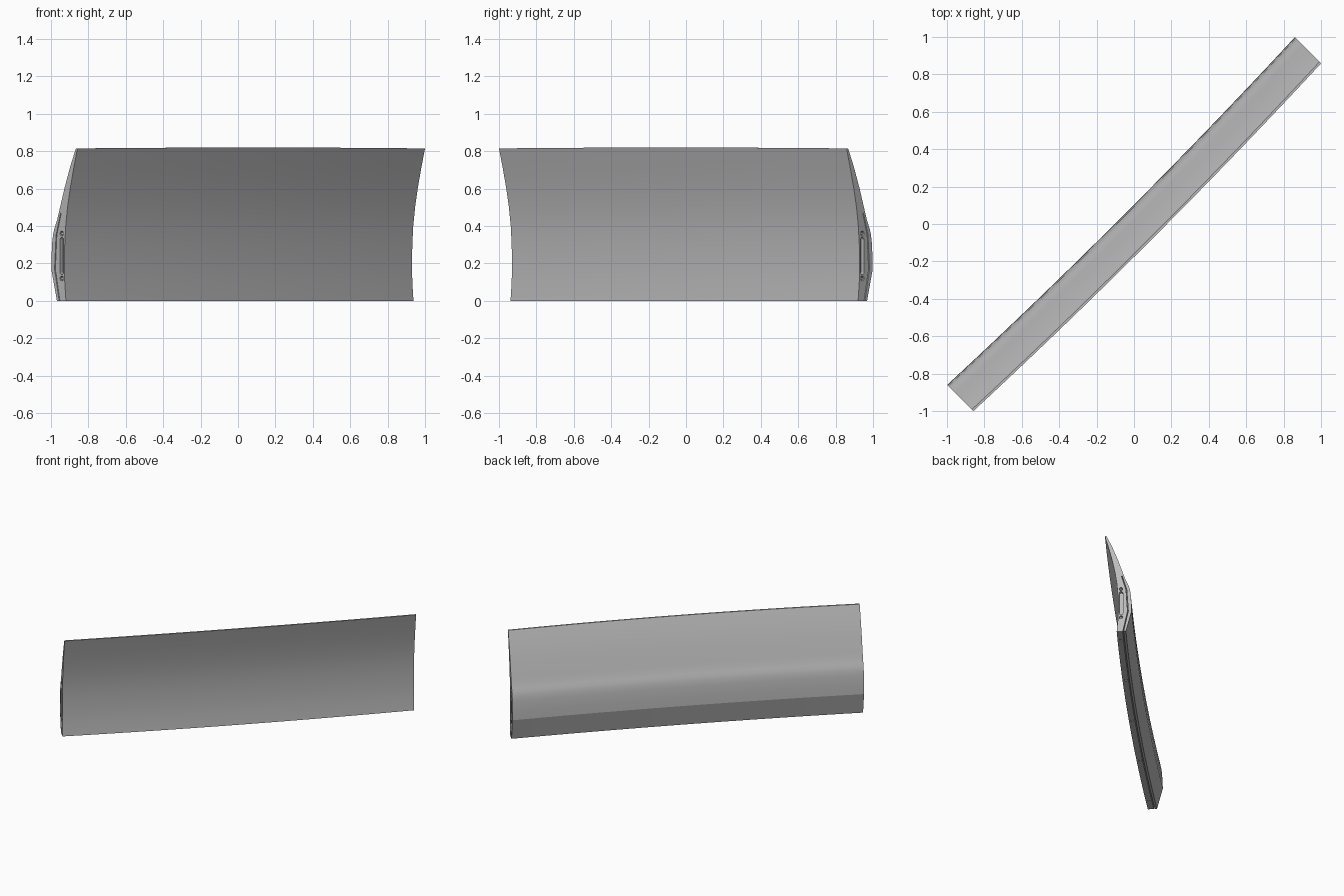
import bpy, bmesh, math
from mathutils import Vector

if "Cube" in bpy.data.objects:
    bpy.data.objects.remove(bpy.data.objects["Cube"], do_unlink=True)

HALF = 1.314      # half length of the panel
BOW = 0.025       # bulge of the middle towards the front
STEPS = 24


def material(name, rgb):
    m = bpy.data.materials.new(name)
    m.diffuse_color = (*rgb, 1)
    m.use_nodes = True
    m.node_tree.nodes["Principled BSDF"].inputs["Base Color"].default_value = (*rgb, 1)
    return m


grey = material("plain grey", (0.5, 0.5, 0.5))


def place(s, t, z):
    """Length s, depth t (front positive) and height to world space."""
    return Vector(((s + t) / math.sqrt(2), (s - t) / math.sqrt(2), z))


def bow(s):
    return BOW * (1 - (s / HALF) ** 2)


def loft(name, rings):
    """Closed solid through a list of equal rings of points."""
    bm = bmesh.new()
    loops = [[bm.verts.new(p) for p in ring] for ring in rings]
    n = len(loops[0])
    for a, b in zip(loops, loops[1:]):
        for i in range(n):
            j = (i + 1) % n
            bm.faces.new((a[i], a[j], b[j], b[i]))
    bm.faces.new(loops[0])
    bm.faces.new(loops[-1])
    bmesh.ops.recalc_face_normals(bm, faces=bm.faces)
    mesh = bpy.data.meshes.new(name)
    bm.to_mesh(mesh)
    bm.free()
    mesh.materials.append(grey)
    obj = bpy.data.objects.new(name, mesh)
    bpy.context.collection.objects.link(obj)
    return obj


def end_peg(name, t, z, r, stretch, s0, s1):
    """Round or slot-shaped prism along the length."""
    def ring(s):
        out = []
        for i in range(16):
            a = math.tau * (i + 0.5) / 16
            out.append(place(s, t + r * math.cos(a),
                             z + r * math.sin(a) + math.copysign(stretch, math.sin(a))))
        return out
    return loft(name, [ring(s0), ring(s1)])


def foot_peg(name, s, t, r, z0, z1):
    """Round upright prism."""
    angles = [math.tau * i / 16 for i in range(16)]
    return loft(name, [[place(s + r * math.cos(a), t + r * math.sin(a), z) for a in angles]
                       for z in (z0, z1)])


# Cross-section: concave front, kinked back, and the thin slit behind the core
front = [(0.013, 0), (0.004, 0.1), (0.002, 0.2), (0.004, 0.3), (0.011, 0.4),
         (0.025, 0.5), (0.045, 0.6), (0.069, 0.7), (0.1, 0.815)]
back = [(0.088, 0.815), (0.046, 0.72), (0.001, 0.6), (-0.038, 0.48), (-0.053, 0.435),
        (-0.064, 0.41), (-0.075, 0.385), (-0.083, 0.36), (-0.09, 0.32),
        (-0.096, 0.24), (-0.098, 0.17), (-0.055, 0)]
slit = [(-0.038, 0), (-0.073, 0.17), (-0.062, 0.35), (-0.028, 0.47)]
section = front + back + slit + [(t + 0.006, z) for t, z in reversed(slit)]

# Main panel swept along its gentle bow
rings = []
for k in range(STEPS + 1):
    s = HALF * (2 * k / STEPS - 1)
    lift = 1 + 0.006 * (1 - (s / HALF) ** 2)
    rings.append([place(s, t + bow(s), z * lift) for t, z in section])
panel = loft("curved_panel", rings)

# End slots and bolts, underside bolts
cutters, bolts = [], []
for side, label in ((1, "left"), (-1, "right")):
    outer, inner = side * (HALF + 0.02), side * (HALF - 0.025)
    cutters.append(end_peg(label + "_slot_cutter", -0.019, 0.24, 0.014, 0.085, inner, outer))
    for z, pos in ((0.12, "lower"), (0.36, "upper")):
        cutters.append(end_peg(f"{label}_{pos}_cutter", -0.019, z, 0.013, 0, inner, outer))
        bolts.append(end_peg(f"{label}_{pos}_bolt", -0.019, z, 0.008, 0,
                             side * (HALF - 0.03), side * (HALF - 0.004)))
for i in range(5):
    s = 0.595 * (i - 2)
    t = -0.012 + bow(s)
    cutters.append(foot_peg(f"foot_cutter_{i + 1}", s, t, 0.012, -0.02, 0.02))
    bolts.append(foot_peg(f"foot_bolt_{i + 1}", s, t, 0.008, 0.003, 0.025))

bpy.context.view_layer.objects.active = panel
for c in cutters:
    c.hide_render = True
    cut = panel.modifiers.new("cut", "BOOLEAN")
    cut.operation = "DIFFERENCE"
    cut.solver = "EXACT"
    cut.object = c
    bpy.ops.object.modifier_apply(modifier=cut.name)
for c in cutters:
    bpy.data.objects.remove(c, do_unlink=True)

# Smooth curved faces, crisp corners
bpy.ops.object.select_all(action="DESELECT")
panel.select_set(True)
bpy.ops.object.shade_smooth_by_angle(angle=math.radians(12))
